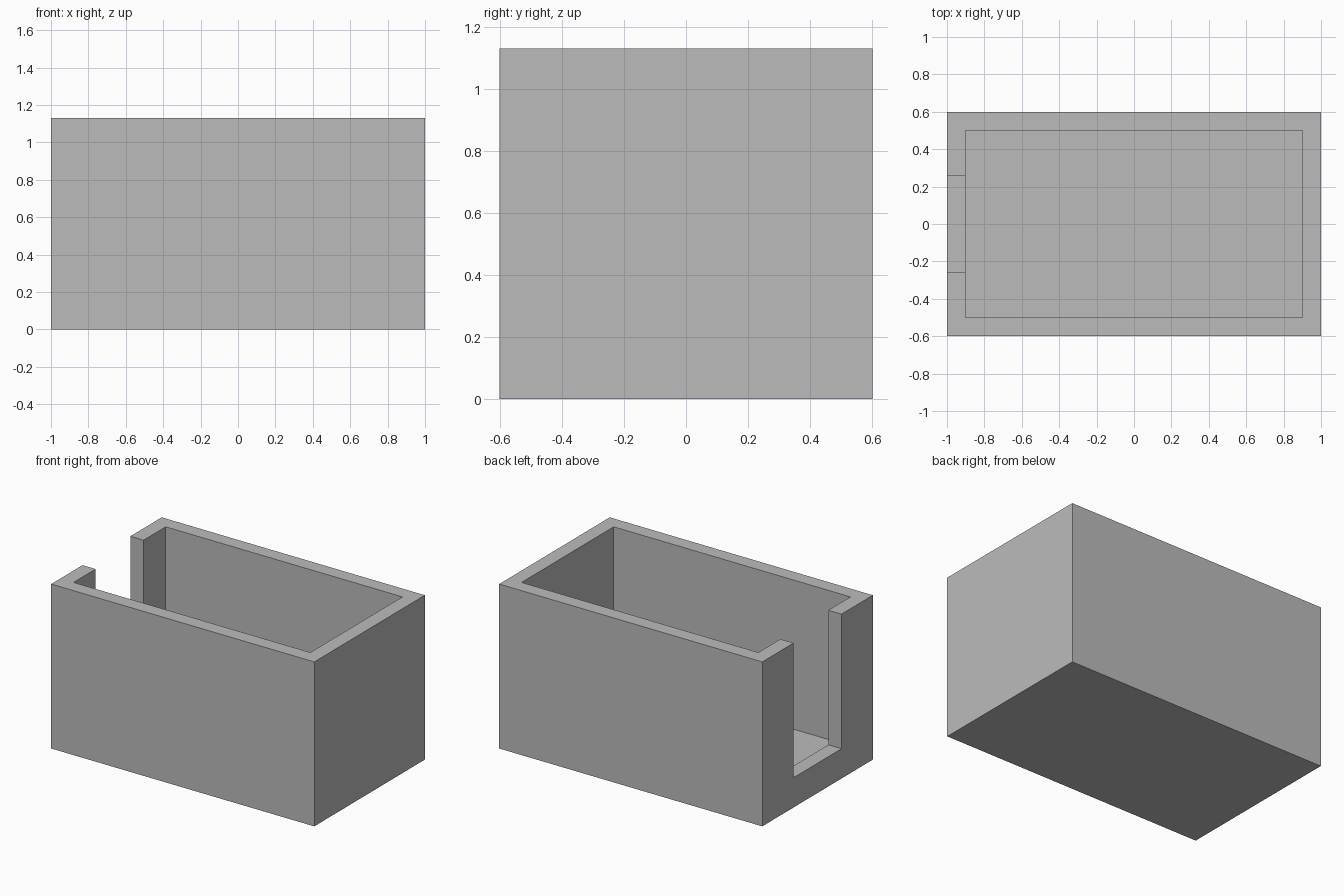
import bpy
import bmesh

cube = bpy.data.objects.get("Cube")
if cube:
    bpy.data.objects.remove(cube, do_unlink=True)

GREY = (0.5, 0.5, 0.5, 1.0)
mat = bpy.data.materials.new("plain_grey")
mat.use_nodes = True
mat.diffuse_color = GREY
mat.node_tree.nodes["Principled BSDF"].inputs["Base Color"].default_value = GREY

LENGTH, WIDTH, HEIGHT = 2.0, 1.2, 1.13
WALL, FLOOR = 0.1, 0.105
SLOT_HALF, SILL = 0.26, 0.205


def box(name, low, high):
    """Add a box spanning two opposite corners."""
    mesh = bpy.data.meshes.new(name)
    bm = bmesh.new()
    bmesh.ops.create_cube(bm, size=1)
    for v in bm.verts:
        v.co = [lo if c < 0 else hi for c, lo, hi in zip(v.co, low, high)]
    bm.to_mesh(mesh)
    bm.free()
    mesh.materials.append(mat)
    obj = bpy.data.objects.new(name, mesh)
    bpy.context.collection.objects.link(obj)
    return obj


def cut(target, cutter):
    """Subtract a hidden cutter from the target."""
    mod = target.modifiers.new(cutter.name, 'BOOLEAN')
    mod.operation = 'DIFFERENCE'
    mod.solver = 'EXACT'
    mod.object = cutter
    cutter.hide_render = True
    cutter.hide_set(True)


hx, hy = LENGTH / 2, WIDTH / 2
ix, iy = hx - WALL, hy - WALL

# Open-topped tray body
body = box("open_box", (-hx, -hy, 0), (hx, hy, HEIGHT))

# Interior cavity
cut(body, box("cavity_cutter", (-ix, -iy, FLOOR), (ix, iy, HEIGHT + WALL)))

# Tall slot through the right end wall, leaving a low sill
cut(body, box("slot_cutter", (-hx - WALL, -SLOT_HALF, SILL),
              (-ix + WALL, SLOT_HALF, HEIGHT + WALL)))
